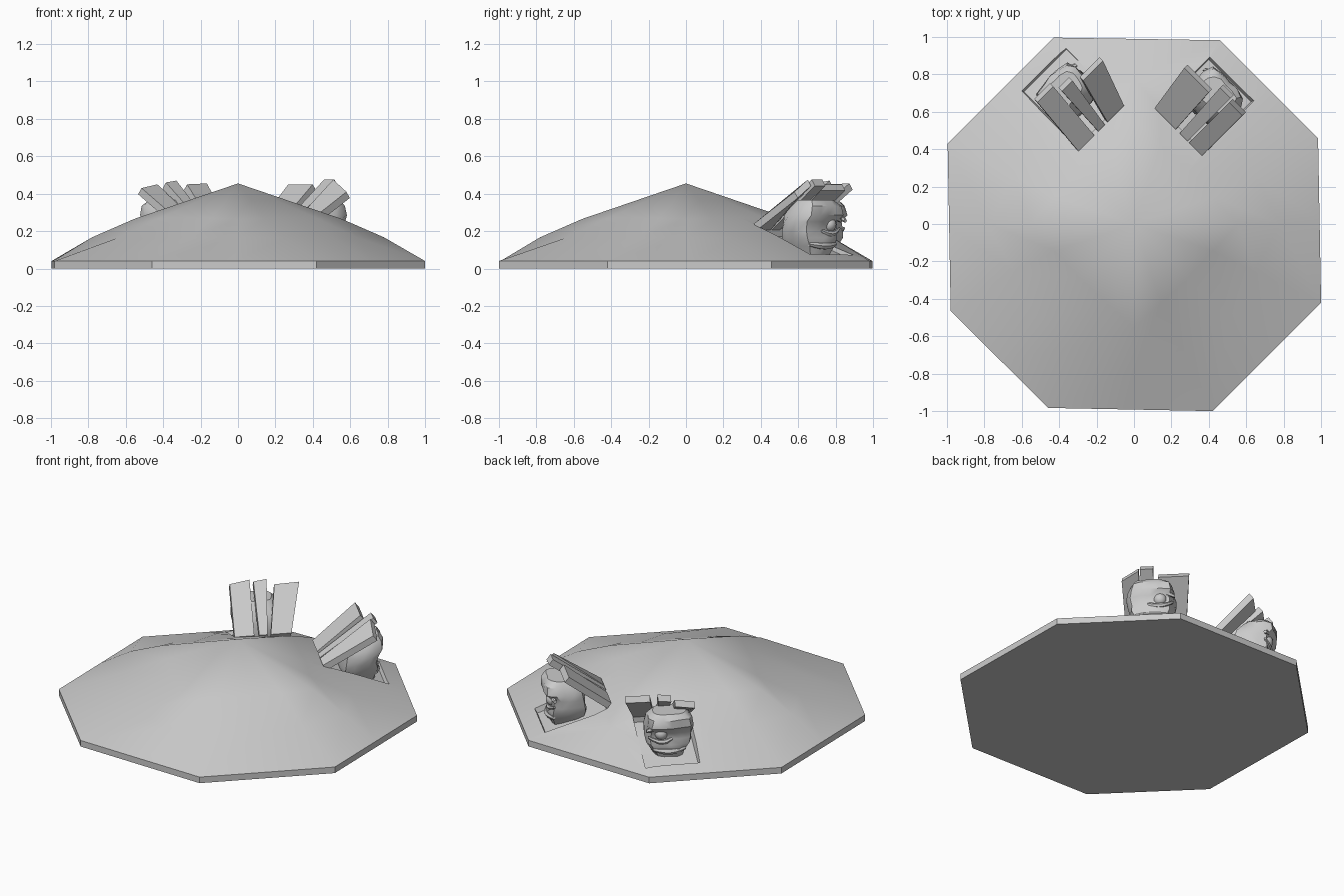
import bpy, bmesh, math, random
from mathutils import Vector

cube = bpy.data.objects.get("Cube")
if cube:
    bpy.data.objects.remove(cube, do_unlink=True)
random.seed(4)

grey = bpy.data.materials.new("plain_grey")
grey.use_nodes = True
grey.diffuse_color = (0.6, 0.6, 0.6, 1)
grey.node_tree.nodes["Principled BSDF"].inputs["Base Color"].default_value = (0.6, 0.6, 0.6, 1)


def activate(obj):
    bpy.ops.object.select_all(action="DESELECT")
    obj.select_set(True)
    bpy.context.view_layer.objects.active = obj


def finish(name, bm, smooth=None):
    bmesh.ops.recalc_face_normals(bm, faces=bm.faces)
    mesh = bpy.data.meshes.new(name)
    bm.to_mesh(mesh)
    bm.free()
    obj = bpy.data.objects.new(name, mesh)
    bpy.context.collection.objects.link(obj)
    mesh.materials.append(grey)
    if smooth:
        activate(obj)
        bpy.ops.object.shade_smooth_by_angle(angle=math.radians(smooth))
    return obj


def loft(rings, tip=None):
    """Skin a stack of equal rings; cap the ends, or close the last on a tip."""
    bm = bmesh.new()
    rows = [[bm.verts.new(p) for p in ring] for ring in rings]
    n = len(rows[0])
    for a, b in zip(rows, rows[1:]):
        for i in range(n):
            j = (i + 1) % n
            bm.faces.new((a[i], a[j], b[j], b[i]))
    bm.faces.new(rows[0][::-1])
    if tip:
        top = bm.verts.new(tip)
        for i in range(n):
            bm.faces.new((rows[-1][i], rows[-1][(i + 1) % n], top))
    else:
        bm.faces.new(rows[-1])
    return bm


def with_midpoints(points):
    out = []
    for i, p in enumerate(points):
        out += [p, (p + points[(i + 1) % len(points)]) / 2]
    return out


def polar(radius, degrees, z):
    a = math.radians(degrees)
    return Vector((radius * math.cos(a), radius * math.sin(a), z))


# Dome: eight-sided rim rising to a four-ridged peak, lower on the diagonals
angles = [24.9, 64.9, 113.3, 156.7, 205.4, 245, 292.8, 337.2]
rim = [with_midpoints([polar(1.085, a, z) for a in angles]) for z in (0, 0.04)]
slopes = []
for axis_r, axis_z, diag_r, diag_z in [(0.78, 0.167, 0.72, 0.16), (0.555, 0.265, 0.41, 0.272)]:
    ring = with_midpoints([polar(axis_r, 45 * i, axis_z) if i % 2 == 0 else
                           polar(diag_r, 45 * i, diag_z) for i in range(8)])
    slopes.append(ring[1:] + ring[:1])
dome = finish("dome", loft(rim + slopes, (0, 0, 0.455)))


def nest(side, du, dv, reach, planks, label):
    """A pocket in the dome with a plank roof and a one-eyed head."""
    def place(u, v, z):
        u, v = u + du, v + dv
        return Vector((side * (u - v), u + v, 0)) * math.sqrt(0.5) + Vector((0, 0, z))

    # Pocket, narrowing downwards
    rect = [(0, 0), (1, 0), (1, 1), (0, 1)]
    low = [place(0.52 + (reach - 0.55) * a, 0.02 + 0.32 * b, 0.17 - 0.12 * a) for a, b in rect]
    high = [place(0.52 + (reach - 0.42) * a, -0.04 + 0.44 * b, 0.5 - 0.21 * a) for a, b in rect]
    cutter = finish("pocket_cutter", loft([low, high]))
    cutter.hide_render = True
    cut = dome.modifiers.new("pocket", "BOOLEAN")
    cut.object, cut.operation, cut.solver = cutter, "DIFFERENCE", "EXACT"
    activate(dome)
    bpy.ops.object.modifier_apply(modifier=cut.name)
    bpy.data.objects.remove(cutter, do_unlink=True)

    # Planks: base edge, top edge, top distance, height of both top corners
    for k, (a, b, c, d, far, z0, z1) in enumerate(planks):
        ends = [(0.5, a, b, 0.24, 0.24), (far, c, d, z0, z1)]
        rings = [[place(u, v0, h0), place(u, v1, h1),
                  place(u + 0.025, v1, h1 - 0.033), place(u + 0.025, v0, h0 - 0.033)]
                 for u, v0, v1, h0, h1 in ends]
        finish(f"{label}_plank_{k + 1}", loft(rings))

    # Head: craggy block, wider towards the top and leaning outwards
    levels = [(0.06, 0.09, 0.08, 0.745), (0.12, 0.11, 0.11, 0.745), (0.165, 0.115, 0.135, 0.745),
              (0.2, 0.11, 0.14, 0.745), (0.25, 0.115, 0.145, 0.75), (0.285, 0.125, 0.14, 0.77),
              (0.335, 0.105, 0.13, 0.785), (0.365, 0.075, 0.1, 0.785)]
    rings = []
    for z, ru, rv, mid in levels:
        ring = []
        for i in range(16):
            t = math.tau * i / 16
            c, s = math.cos(t), math.sin(t)
            k = (abs(c) ** 4 + abs(s) ** 4) ** -0.25 * random.uniform(0.92, 1.04)
            ring.append(place(mid + ru * k * c, 0.175 + rv * k * s, z))
        rings.append(ring)
    finish(label + "_head", loft(rings), 35)

    # Eye set between a heavy brow and a lower lid, with a jaw ridge below
    bm = bmesh.new()
    bmesh.ops.create_uvsphere(bm, u_segments=16, v_segments=10, radius=0.04)
    bmesh.ops.translate(bm, verts=bm.verts, vec=place(0.835, 0.23, 0.235))
    finish(label + "_eye", bm, 60)
    ridges = [("brow", 0.255, 0.09, 0.32, 0.022, 0.03), ("lower_lid", 0.215, 0.14, 0.31, 0.016, -0.03),
              ("jaw", 0.13, 0.08, 0.28, 0.02, -0.01)]
    for name, z, v0, v1, r, lift in ridges:
        rings = []
        for i in range(7):
            f = i / 6
            bow = math.sin(math.pi * f)
            w = r * (0.5 + 0.5 * bow)
            rings.append([place(0.835 + 0.02 * bow + w * math.cos(math.tau * j / 6),
                                v0 + (v1 - v0) * f,
                                z + lift * bow + w * math.sin(math.tau * j / 6)) for j in range(6)])
        finish(f"{label}_{name}", loft(rings), 40)


nest(1, 0.015, 0, 0.92, [(0, 0.1, 0, 0.1, 0.805, 0.41, 0.475),
                         (0.11, 0.17, 0.11, 0.19, 0.825, 0.475, 0.475),
                         (0.2, 0.36, 0.215, 0.4, 0.765, 0.45, 0.45)], "left")
nest(-1, -0.015, 0.065, 0.96, [(0, 0.12, 0.03, 0.15, 0.84, 0.43, 0.45),
                               (0.15, 0.2, 0.165, 0.245, 0.79, 0.46, 0.47),
                               (0.22, 0.345, 0.285, 0.435, 0.75, 0.45, 0.455)], "right")
activate(dome)
bpy.ops.object.shade_smooth_by_angle(angle=math.radians(40))
